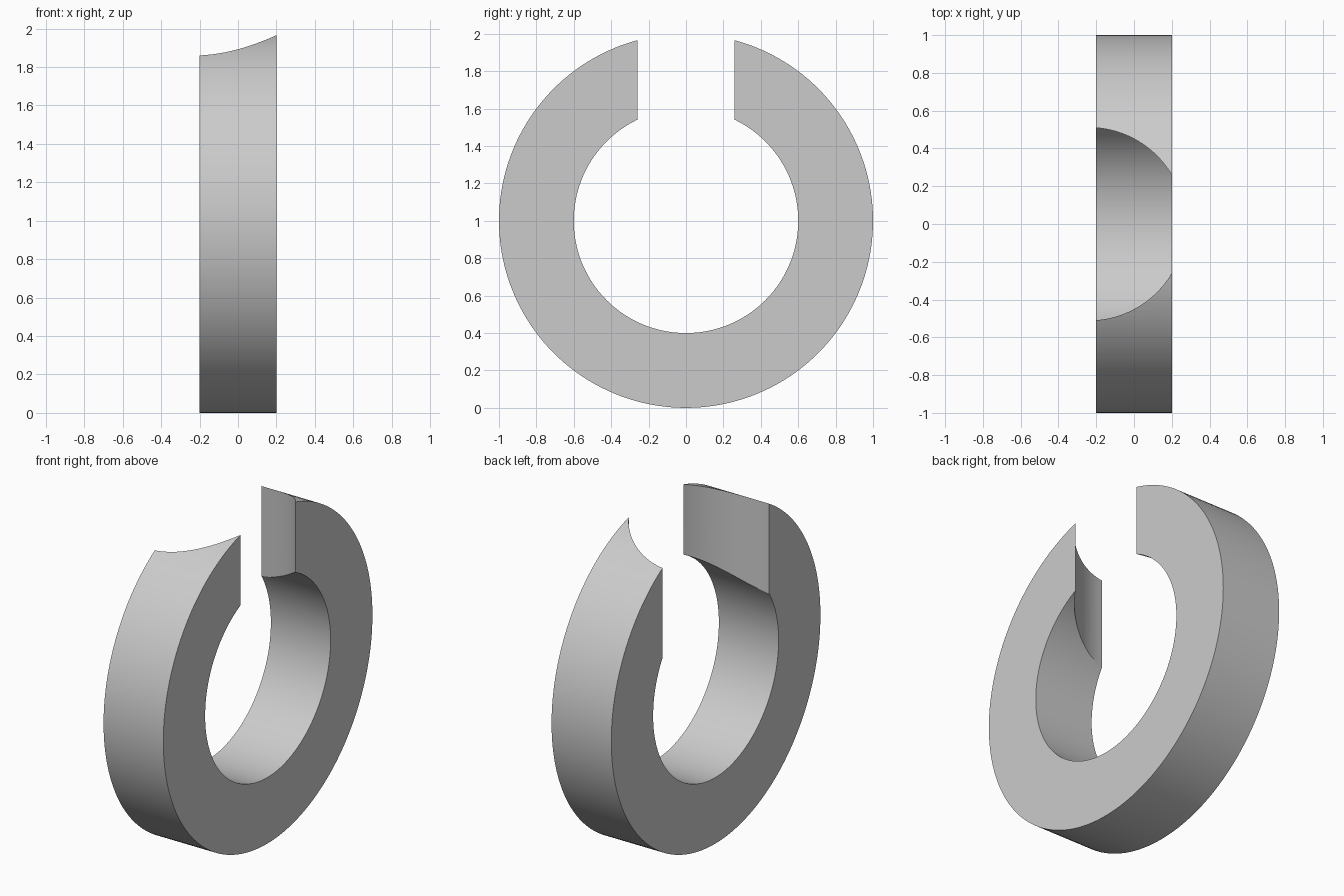
import bpy
import bmesh
import math
from mathutils import Matrix, Vector

OUTER, INNER, HALF_WIDTH = 1.0, 0.6, 0.2
CUT_X, CUT_RADIUS = -0.24, 0.511

cube = bpy.data.objects.get("Cube")
if cube:
    bpy.data.objects.remove(cube, do_unlink=True)

grey = bpy.data.materials.new("light_grey")
grey.use_nodes = True
colour = (0.6, 0.6, 0.6, 1)
grey.diffuse_color = colour
grey.node_tree.nodes["Principled BSDF"].inputs["Base Color"].default_value = colour


def make_object(name, bm):
    bmesh.ops.recalc_face_normals(bm, faces=bm.faces)
    mesh = bpy.data.meshes.new(name)
    bm.to_mesh(mesh)
    bm.free()
    mesh.materials.append(grey)
    obj = bpy.data.objects.new(name, mesh)
    bpy.context.collection.objects.link(obj)
    return obj


# Ring: a rectangular section spun around the x axis
bm = bmesh.new()
section = [(-HALF_WIDTH, INNER), (HALF_WIDTH, INNER),
           (HALF_WIDTH, OUTER), (-HALF_WIDTH, OUTER)]
verts = [bm.verts.new((x, 0, 1 - r)) for x, r in section]
edges = [bm.edges.new((verts[i], verts[(i + 1) % 4])) for i in range(4)]
bmesh.ops.spin(bm, geom=verts + edges, cent=Vector((0, 0, 1)), axis=(1, 0, 0),
               angle=math.tau, steps=160, use_merge=True)
bmesh.ops.remove_doubles(bm, verts=bm.verts, dist=0.0001)
ring = make_object("split_ring", bm)

# Upright cylinder that cuts the curved gap through the top
bm = bmesh.new()
bmesh.ops.create_cone(bm, cap_ends=True, segments=128, radius1=CUT_RADIUS,
                      radius2=CUT_RADIUS, depth=1.5,
                      matrix=Matrix.Translation((CUT_X, 0, 1.75)))
cutter = make_object("gap_cutter", bm)

gap = ring.modifiers.new("gap", 'BOOLEAN')
gap.operation = 'DIFFERENCE'
gap.solver = 'EXACT'
gap.object = cutter

bpy.ops.object.select_all(action='DESELECT')
ring.select_set(True)
bpy.context.view_layer.objects.active = ring
bpy.ops.object.modifier_apply(modifier=gap.name)
bpy.data.objects.remove(cutter, do_unlink=True)
bpy.ops.object.shade_smooth_by_angle(angle=math.radians(30))
